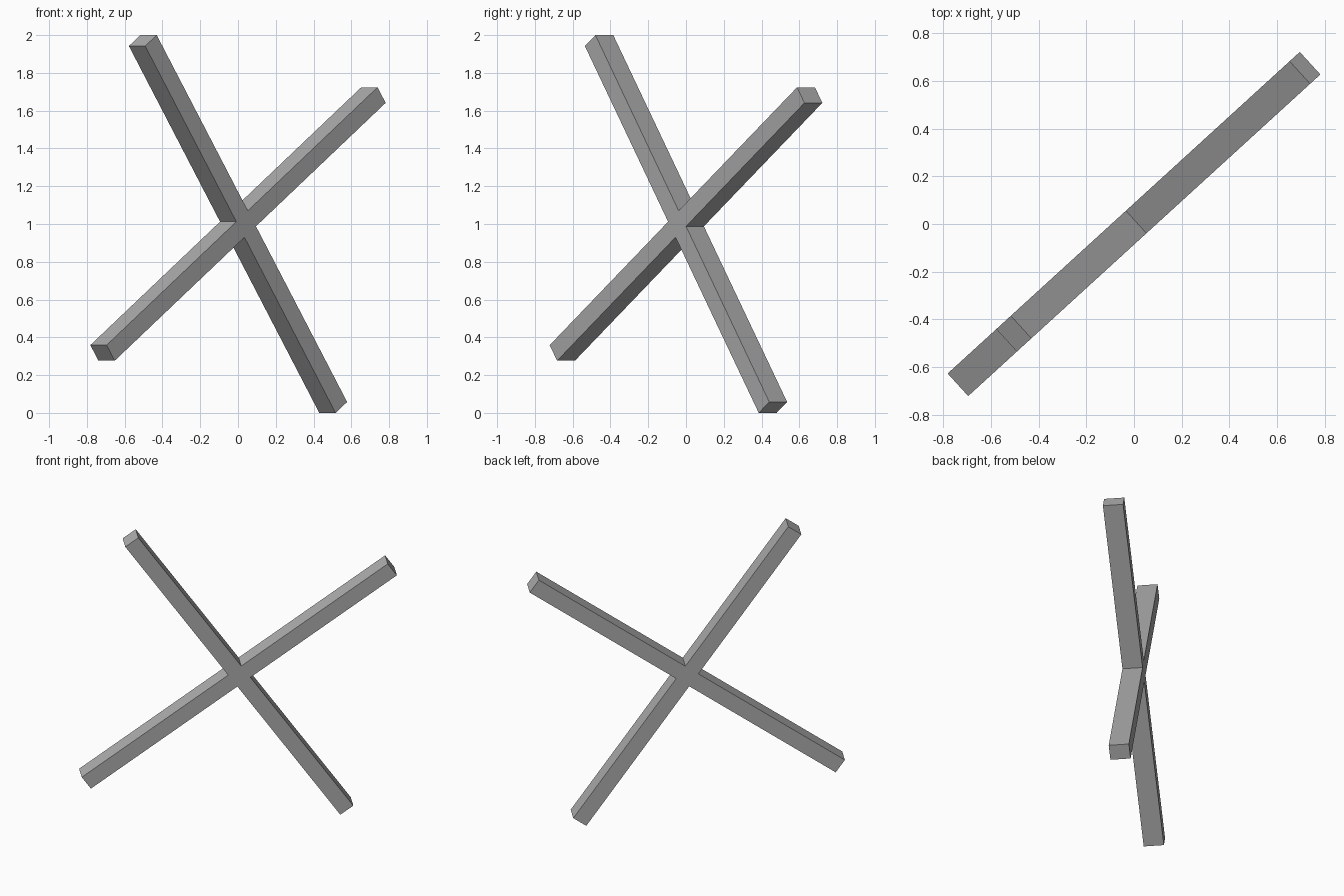
import bpy
import bmesh
from math import radians
from mathutils import Matrix, Vector

cube = bpy.data.objects.get("Cube")
if cube:
    bpy.data.objects.remove(cube, do_unlink=True)

REACH = 1.187      # centre to the end of each arm
HALF = 0.0505      # half the beam width
DEPTH = 0.128      # beam thickness

grey = bpy.data.materials.new("plain grey")
grey.use_nodes = True
colour = (0.42, 0.42, 0.42, 1)
grey.diffuse_color = colour
grey.node_tree.nodes["Principled BSDF"].inputs["Base Color"].default_value = colour

# Outline of the cross: one arm's three corners, repeated by quarter turns
bm = bmesh.new()
arm = [(REACH, -HALF), (REACH, HALF), (HALF, HALF)]
outline = []
for turn in range(4):
    spin = Matrix.Rotation(-radians(90 * turn), 3, "Y")
    outline += [bm.verts.new(spin @ Vector((x, -DEPTH / 2, z))) for x, z in arm]
face = bm.faces.new(outline)

# Thicken the outline into crossed beams
extruded = bmesh.ops.extrude_face_region(bm, geom=[face])["geom"]
bmesh.ops.translate(bm, vec=(0, DEPTH, 0),
                    verts=[v for v in extruded if isinstance(v, bmesh.types.BMVert)])
bmesh.ops.recalc_face_normals(bm, faces=bm.faces)

# Tilt the cross in its plane, turn it about the vertical and raise it
bm.transform(Matrix.Translation((0, 0, 1))
             @ Matrix.Rotation(radians(42.4), 4, "Z")
             @ Matrix.Rotation(radians(-35.1), 4, "Y"))

mesh = bpy.data.meshes.new("crossed_beams")
bm.to_mesh(mesh)
bm.free()
mesh.materials.append(grey)
beams = bpy.data.objects.new("crossed_beams", mesh)
bpy.context.collection.objects.link(beams)
